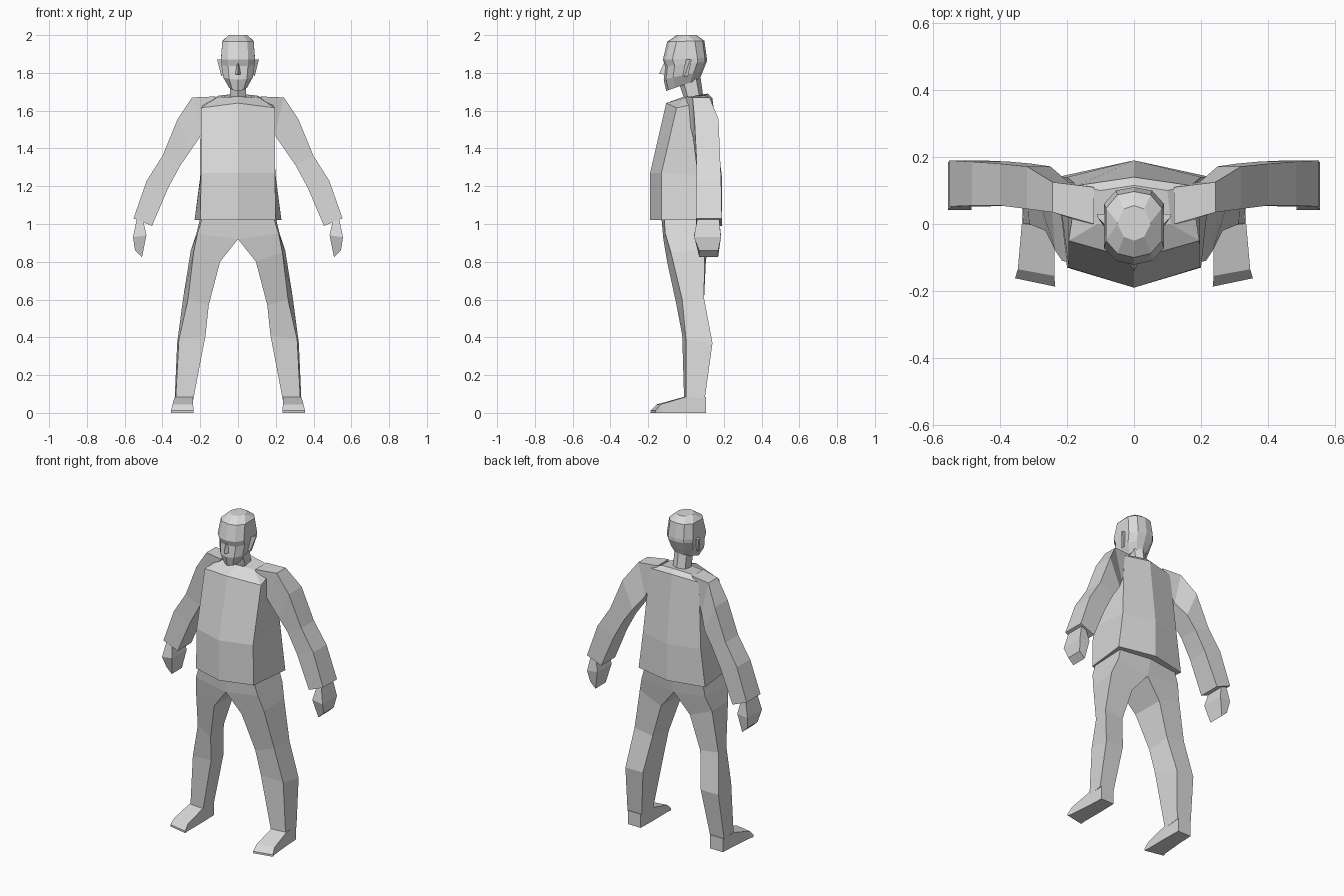
import bpy, bmesh

grey = bpy.data.materials.new("plain grey")
grey.diffuse_color = (0.7, 0.7, 0.7, 1)


def loft(name, rings, side=1):
    """Skin a list of equal-length rings, capping both ends; side=-1 mirrors it."""
    bm = bmesh.new()
    loops = [[bm.verts.new((x * side, y, z)) for x, y, z in r] for r in rings]
    n = len(loops[0])
    for a, b in zip(loops, loops[1:]):
        for i in range(n):
            j = (i + 1) % n
            bm.faces.new((a[i], a[j], b[j], b[i]))
    bm.faces.new(loops[0][::-1])
    bm.faces.new(loops[-1])
    bmesh.ops.remove_doubles(bm, verts=bm.verts, dist=0.0005)
    bmesh.ops.recalc_face_normals(bm, faces=bm.faces)
    mesh = bpy.data.meshes.new(name)
    bm.to_mesh(mesh)
    bm.free()
    mesh.materials.append(grey)
    ob = bpy.data.objects.new(name, mesh)
    bpy.context.collection.objects.link(ob)
    return ob


def symmetric(half):
    """Close a half ring, running front centre to back centre, across x = 0."""
    return half + [(-x, y, z) for x, y, z in half[-2:0:-1]]


# Jacket body: front centre, front corner, back corner, back centre
loft("jacket", [symmetric(h) for h in (
    [(0, -.19, 1.02), (.2, -.13, 1.02), (.23, .14, 1.02), (0, .19, 1.02)],
    [(0, -.19, 1.27), (.195, -.13, 1.27), (.2, .14, 1.25), (0, .19, 1.25)],
    [(0, -.105, 1.64), (.195, -.05, 1.615), (.17, .115, 1.65), (0, .14, 1.665)],
    [(0, -.01, 1.675), (.11, .0, 1.67), (.1, .1, 1.68), (0, .115, 1.69)],
)])

# Neck leaning forward
loft("neck", [symmetric(h) for h in (
    [(0, -.005, 1.65), (.042, .015, 1.65), (.042, .075, 1.65), (0, .095, 1.65)],
    [(0, -.045, 1.77), (.042, -.02, 1.78), (.042, .05, 1.79), (0, .075, 1.79)],
)])


def head_ring(zf, zb, w, yf, yb):
    def p(x, y):
        return (x, y, zf + (zb - zf) * (y - yf) / (yb - yf))
    return symmetric([p(0, yf), p(.6 * w, yf + .012), p(w, yf + .05),
                      p(w, yb - .05), p(.6 * w, yb - .01), p(0, yb)])


# Head from chin to crown
loft("head", [head_ring(*r) for r in (
    (1.705, 1.765, .048, -.105, .072),
    (1.765, 1.81, .078, -.118, .09),
    (1.835, 1.86, .088, -.11, .11),
    (1.87, 1.88, .09, -.122, .11),
    (1.965, 1.97, .083, -.10, .097),
    (2.0, 2.0, .05, -.05, .055),
)])

# Nose wedge
loft("nose", [
    [(-.008, -.10, 1.85), (0, -.118, 1.85), (.008, -.10, 1.85)],
    [(-.02, -.10, 1.79), (0, -.142, 1.795), (.02, -.10, 1.79)],
])

for side, label in ((1, "left"), (-1, "right")):
    # Ear
    loft(label + "_ear", [
        [(.08, -.01, 1.87), (.11, .022, 1.87), (.11, .03, 1.87), (.08, .03, 1.87)],
        [(.08, -.015, 1.79), (.088, -.01, 1.78), (.088, .01, 1.78), (.08, .01, 1.79)],
    ], side)

    # Sleeve: outer edge x,z; inner edge x,z; front y; back y
    arm = [(.12, 1.675, .14, 1.6, .0, .11),
           (.243, 1.67, .195, 1.47, .035, .125),
           (.32, 1.555, .25, 1.39, .045, .172),
           (.40, 1.36, .305, 1.31, .055, .18),
           (.483, 1.23, .37, 1.19, .055, .186),
           (.553, 1.03, .455, .99, .052, .19)]
    loft(label + "_sleeve", [
        [(ox, f, oz), (ox, b, oz), (ix, b, iz), (ix, f, iz)]
        for ox, oz, ix, iz, f, b in arm], side)

    # Hand
    hand = [(.535, 1.03, .5, 1.01, .06, .175),
            (.556, .93, .485, .94, .042, .185),
            (.545, .86, .508, .825, .07, .17)]
    loft(label + "_hand", [
        [(ox, f, oz), (ox, b, oz), (ix, b, iz), (ix, f, iz)]
        for ox, oz, ix, iz, f, b in hand], side)

    # Trouser leg: outer front, outer back, inner back, inner front
    loft(label + "_leg", [
        [(.19, -.115, 1.03), (.2, .12, 1.03), (0, .15, 1.03), (0, -.13, 1.03)],
        [(.215, -.11, .95), (.22, .125, .95), (0, .12, .92), (0, -.12, .92)],
        [(.235, -.08, .85), (.25, .1, .86), (.1, .105, .8), (.095, -.1, .8)],
        [(.265, -.02, .6), (.29, .095, .61), (.165, .095, .59), (.155, -.05, .57)],
        [(.313, .0, .39), (.322, .14, .37), (.2, .14, .37), (.172, -.02, .41)],
        [(.33, .0, .07), (.335, .1, .08), (.237, .1, .08), (.237, -.01, .07)],
    ], side)

    # Shoe: inner x, inner y, outer x, outer y, top height, from heel to toe
    shoe = [(.24, .105, .33, .105, .085),
            (.237, -.01, .335, .0, .085),
            (.238, -.155, .347, -.135, .045),
            (.235, -.187, .355, -.162, .012)]
    loft(label + "_shoe", [
        [(ix, iy, 0), (ox, oy, 0), (ox, oy, h), (ix, iy, h)]
        for ix, iy, ox, oy, h in shoe], side)
